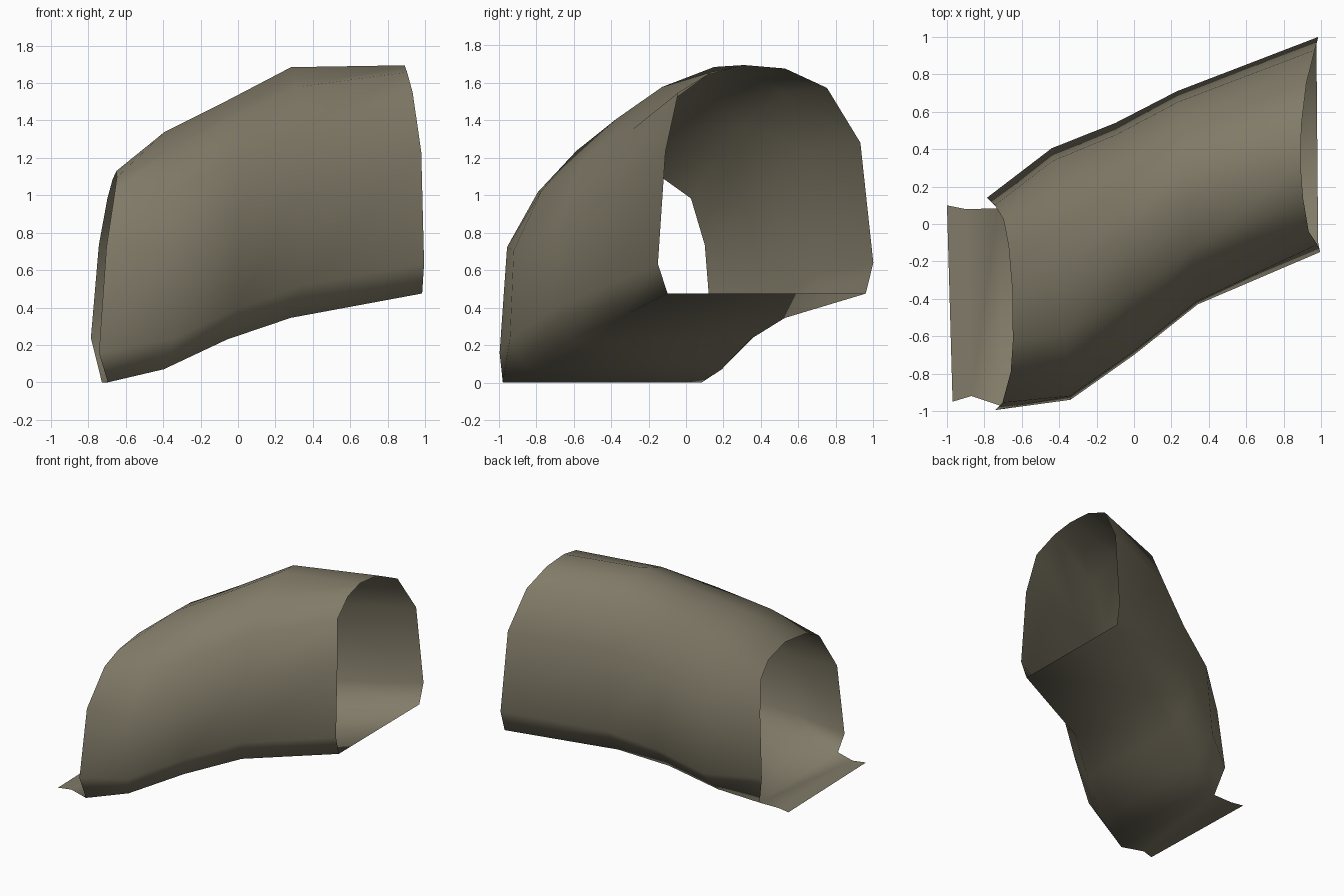
import bpy, bmesh

if "Cube" in bpy.data.objects:
    bpy.data.objects.remove(bpy.data.objects["Cube"])

mat = bpy.data.materials.new("olive grey")
mat.diffuse_color = (0.22, 0.198, 0.138, 1)
mat.use_nodes = True
mat.node_tree.nodes["Principled BSDF"].inputs["Base Color"].default_value = mat.diffuse_color

# arch profiles: (across -1..1, height 0..1), front foot to back foot
LOW = [(-.97, 0), (-1, .14), (-.93, .64), (-.64, .9), (-.35, .97), (.12, 1),
       (.55, .96), (.8, .87), (.93, .65), (1, .21), (.9, 0)]
MID = [(-.87, 0), (-1, .13), (-.97, .5), (-.75, .75), (-.47, .92), (.02, 1),
       (.35, .985), (.65, .9), (.9, .66), (1, .17), (.68, 0)]
HIGH = [(-.91, 0), (-1, .13), (-.93, .62), (-.81, .88), (-.5, .97), (-.2, 1),
        (.18, .985), (.57, .9), (.88, .66), (1, .135), (.93, 0)]

# stations: profile, front x y, back x y, floor z, height, rim lean and its power, foot shift front/back
STATIONS = [
    (LOW, -.745, -.995, -.79, .14, 0.00, 1.13, .12, 2.3, .05, .06),
    (MID, -.34, -.94, -.44, .405, 0.07, 1.27, 0, 1, -.05, 0),
    (MID, .00, -.70, -.10, .54, 0.23, 1.28, 0, 1, -.05, 0),
    (MID, .34, -.43, .23, .71, 0.345, 1.34, 0, 1, -.05, 0),
    (HIGH, .995, -.15, .985, 1.0, 0.475, 1.22, -.10, 4, -.01, -.01),
]

bm = bmesh.new()
rings = []
for prof, fx, fy, bx, by, z0, h, lean, power, foot_f, foot_b in STATIONS:
    ring = []
    for u, v in prof:
        s = (u + 1) / 2
        x = fx + (bx - fx) * s + lean * v ** power
        if v == 0:
            x += foot_f if u < 0 else foot_b
        ring.append(bm.verts.new((x, fy + (by - fy) * s, z0 + h * v)))
    rings.append(ring)

# tunnel skin, the last side being the flat floor
n = len(LOW)
for a, b in zip(rings, rings[1:]):
    for i in range(n):
        j = (i + 1) % n
        bm.faces.new((a[i], b[i], b[j], a[j]))

# flat floor lip in front of the low mouth
front, back = rings[0][0], rings[0][-1]
for p, q in (((-.87, -.92, 0), (-.90, .08, 0)), ((-.97, -.95, 0), (-1, .10, 0))):
    p, q = bm.verts.new(p), bm.verts.new(q)
    bm.faces.new((p, q, back, front))
    front, back = p, q

for f in bm.faces:
    f.smooth = True
me = bpy.data.meshes.new("tunnel")
bm.to_mesh(me)
bm.free()
me.materials.append(mat)
ob = bpy.data.objects.new("curved_tunnel", me)
bpy.context.collection.objects.link(ob)
